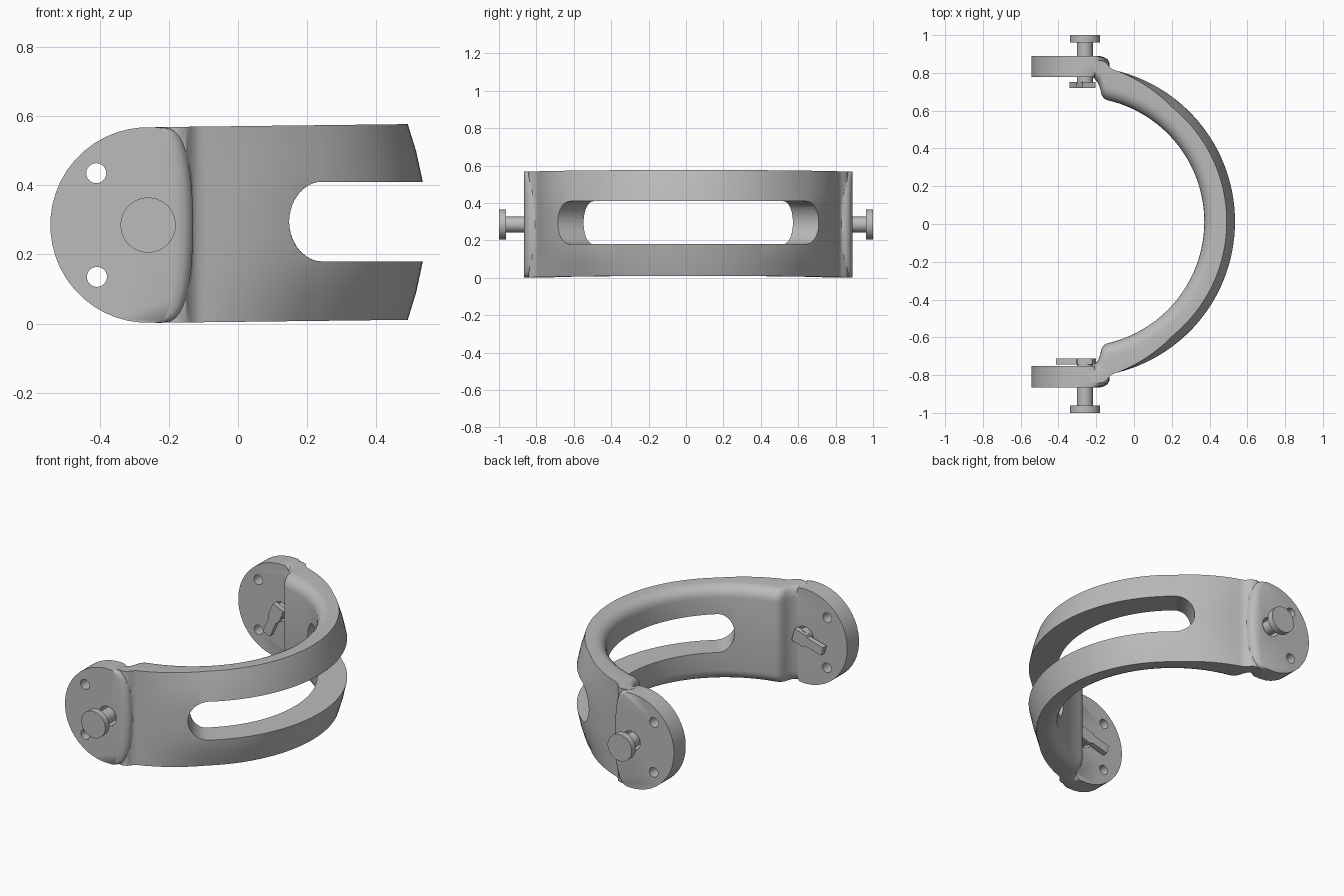
import bpy, bmesh, math
from mathutils import Matrix, Vector

if bpy.data.objects.get("Cube"):
    bpy.data.objects.remove(bpy.data.objects["Cube"])

CX, CY = -0.288, 0.012           # centre of the arc
R_IN, R_OUT = 0.66, 0.823
HALF = 0.283                     # half height of band and tabs
PIN_X, PIN_Z = -0.26, 0.285

metal = bpy.data.materials.new("grey metal")
metal.use_nodes = True
grey = (0.5, 0.5, 0.5, 1)
metal.diffuse_color = grey
metal.node_tree.nodes["Principled BSDF"].inputs["Base Color"].default_value = grey


def make(name, bm):
    bmesh.ops.recalc_face_normals(bm, faces=bm.faces)
    me = bpy.data.meshes.new(name)
    bm.to_mesh(me)
    bm.free()
    me.materials.append(metal)
    ob = bpy.data.objects.new(name, me)
    bpy.context.collection.objects.link(ob)
    return ob


def loft(name, rings):
    """Skin closed rings of points and cap both ends."""
    bm = bmesh.new()
    loops = [[bm.verts.new(p) for p in ring] for ring in rings]
    n = len(loops[0])
    for a, b in zip(loops, loops[1:]):
        for i in range(n):
            j = (i + 1) % n
            bm.faces.new((a[i], a[j], b[j], b[i]))
    bm.faces.new(loops[0])
    bm.faces.new(loops[-1])
    return make(name, bm)


def cylinder_y(name, x, z, r, y0, y1, n=32):
    rings = [[(x + r * math.cos(t * math.tau / n), y, z + r * math.sin(t * math.tau / n))
              for t in range(n)] for y in (y0, y1)]
    return loft(name, rings)


def select_only(ob):
    bpy.ops.object.select_all(action='DESELECT')
    ob.select_set(True)
    bpy.context.view_layer.objects.active = ob


def boolean(target, tool, op):
    mod = target.modifiers.new(op.lower(), 'BOOLEAN')
    mod.operation, mod.object, mod.solver = op, tool, 'EXACT'
    select_only(target)
    bpy.ops.object.modifier_apply(modifier=mod.name)
    bpy.data.objects.remove(tool)


def smooth(ob, angle=38):
    select_only(ob)
    bpy.ops.object.shade_smooth_by_angle(angle=math.radians(angle))


def section(inner, outer, bulge):
    """Band section: domed outside, rounded inner edges."""
    top = [(1, 0.12), (1, 0.4), (1 - 0.12 * bulge, 0.72), (1 - 0.27 * bulge, 1)]
    for k in range(6):
        a = k * math.pi / 10
        top.append((0.4 - 0.4 * math.sin(a), 0.77 + 0.23 * math.cos(a)))
    prof = top + [(u, -v) for u, v in reversed(top)]
    ring = []
    for u, v in prof:
        p = Vector(inner).lerp(Vector(outer), u)
        ring.append((p.x, p.y, 0.285 + 0.012 * (p.x + 0.25) + HALF * v))
    return ring


# Curved band: joggled end, arc, mirrored joggled end
inner_end = [(-0.25, 0.785), (-0.215, 0.763), (-0.19, 0.735), (-0.178, 0.70),
             (-0.172, 0.672), (-0.158, 0.652), (-0.14, 0.643)]
outer_end = [(-0.22, 0.85), (-0.175, 0.855), (-0.15, 0.845), (-0.138, 0.83),
             (-0.128, 0.817), (-0.115, 0.808), (-0.1, 0.802)]
ends = list(zip(inner_end, outer_end))
stations = [(i, o, 0.0) for i, o in ends]
steps = 56
for k in range(steps + 1):
    a = math.radians(76 - 152 * k / steps)
    d = Vector((math.cos(a), math.sin(a)))
    bulge = min(1, (76 - abs(math.degrees(a))) / 25)
    c = Vector((CX, 0))
    stations.append((c + d * R_IN, c + d * R_OUT, bulge))
stations += [((i[0], -i[1]), (o[0], -o[1]), 0.0) for i, o in reversed(ends)]
band = loft("curved_band", [[(x, y + CY, z) for x, y, z in section(*s)] for s in stations])


# Round tabs, flattened and rounded over on the band side
def tab(side):
    n = 48
    layers = [(0.765, 0.07), (0.78, 0.09), (0.82, 0.13), (0.84, 0.13),
              (0.858, 0.122), (0.87, 0.105), (0.877, 0.08)]
    rings = []
    for y, reach in layers:
        ring = []
        for k in range(n):
            t = math.tau * (k + 0.5) / n
            c, s = math.cos(t), math.sin(t)
            x = -HALF * abs(c) if c < 0 else reach * c ** 0.38
            ring.append((PIN_X + x, side * y + CY, PIN_Z + HALF * s))
        rings.append(ring)
    return loft("tab", rings)


for side in (1, -1):
    boolean(band, tab(side), 'UNION')

# Long slot with round ends, swept along the arc
slot_r, slot_z = 0.115, 0.295
reach = math.radians(58)
cap = slot_r / R_OUT
left_end = []
for k in range(13):
    t = math.pi / 2 * (0.02 + 0.98 * k / 12)
    left_end.append((reach - cap + cap * math.cos(t), slot_r * math.sin(t)))
middle = [((reach - cap) * (1 - k / 24), slot_r) for k in range(1, 48)]
columns = left_end + middle + [(-a, h) for a, h in reversed(left_end)]
rings = [[(CX + r * math.cos(a), CY + r * math.sin(a), slot_z + s * h)
          for r, s in ((0.55, -1), (0.95, -1), (0.95, 1), (0.55, 1))] for a, h in columns]
boolean(band, loft("slot_cutter", rings), 'DIFFERENCE')

# Pin holes and pairs of small holes
for side in (1, -1):
    y0, y1 = side * 0.7, side * 0.95
    for x, z, r in ((PIN_X, PIN_Z, 0.058), (-0.41, 0.435, 0.029), (-0.408, 0.135, 0.029)):
        boolean(band, cylinder_y("hole_cutter", x, z, r, y0, y1, 24), 'DIFFERENCE')
smooth(band)

# Headed pins and inner latches
for label, side, tilt, tail, tip, inside in (("back", 1, 66, 0.055, 0.14, 0.72),
                                             ("front", -1, 15, 0.05, 0.15, 0.712)):
    head = cylinder_y(label + "_pin_head", PIN_X, PIN_Z, 0.08, side * 0.962, side * 1.0)
    shaft = cylinder_y(label + "_pin_shaft", PIN_X, PIN_Z, 0.042,
                       side * (inside + 0.02), side * 0.97)
    outline = [(-tip, -0.026), (-0.04, -0.026), (-0.03, -0.038), (tail, -0.038),
               (tail, 0.038), (-0.03, 0.038), (-0.04, 0.026), (-tip, 0.026)]
    turn = Matrix.Rotation(math.radians(tilt), 2)
    flat = [turn @ Vector(p) for p in outline]
    loft(label + "_latch", [[(PIN_X + p.x, side * y, PIN_Z + p.y) for p in flat]
                            for y in (inside, inside + 0.032)])
    for ob in (head, shaft):
        smooth(ob)
